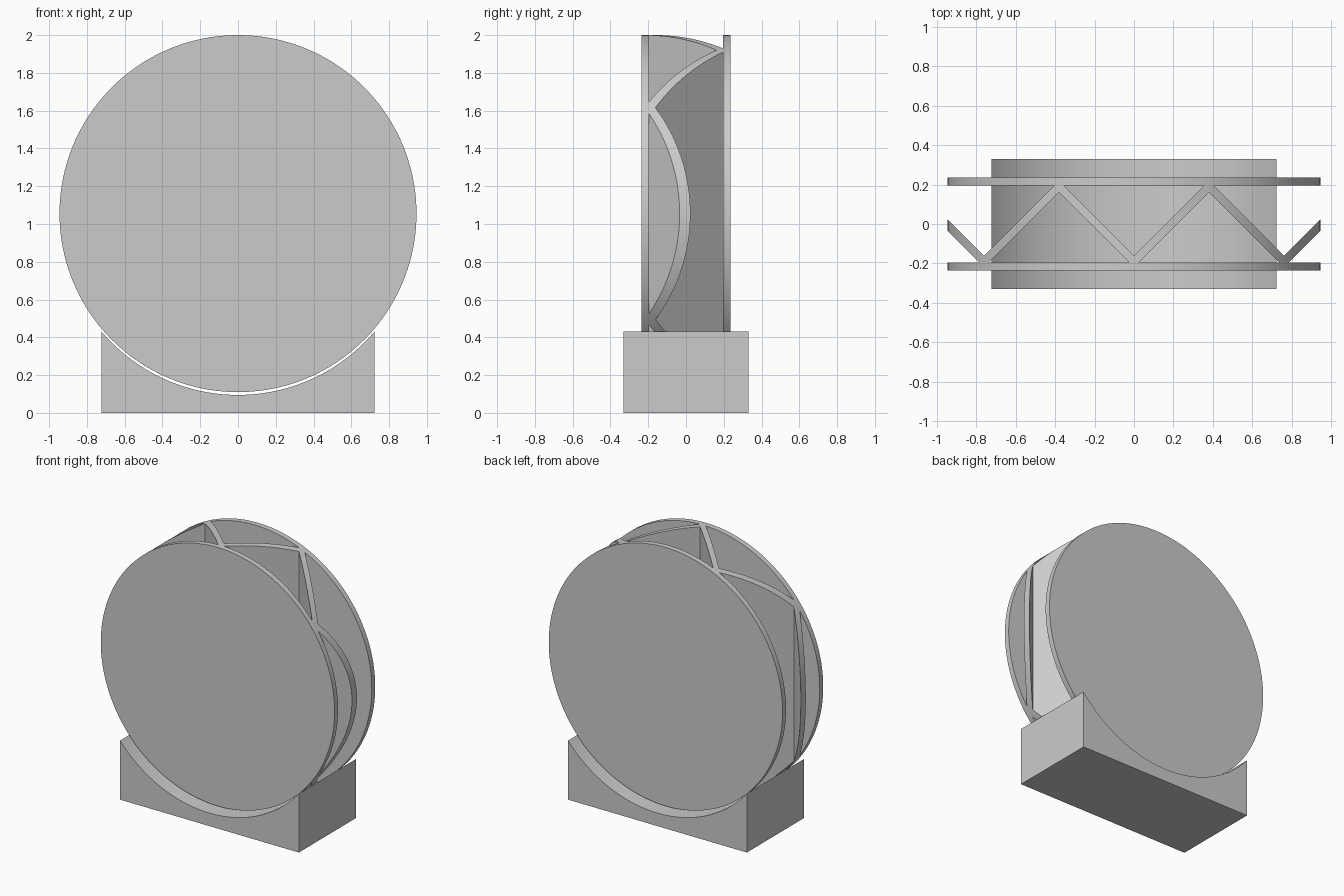
import bpy, bmesh
from math import sin, cos, pi, asin
from mathutils import Vector

if "Cube" in bpy.data.objects:
    bpy.data.objects.remove(bpy.data.objects["Cube"], do_unlink=True)

RADIUS, CENTRE_Z = 0.945, 1.055
DISC_IN, DISC_OUT = 0.195, 0.235
BASE_X, BASE_Y, CLEARANCE = 0.723, 0.33, 0.015
STEP, SWING, HALF_WALL = 0.38, 0.19, 0.0285

grey = bpy.data.materials.new("light grey")
grey.use_nodes = True
colour = (0.6, 0.6, 0.6, 1)
grey.diffuse_color = colour
grey.node_tree.nodes["Principled BSDF"].inputs["Base Color"].default_value = colour


def prism(name, points, sweep):
    """Extrude a flat outline along the sweep vector."""
    bm = bmesh.new()
    face = bm.faces.new([bm.verts.new(p) for p in points])
    new = bmesh.ops.extrude_face_region(bm, geom=[face])["geom"]
    bmesh.ops.translate(bm, vec=Vector(sweep),
                        verts=[v for v in new if isinstance(v, bmesh.types.BMVert)])
    bmesh.ops.recalc_face_normals(bm, faces=bm.faces)
    mesh = bpy.data.meshes.new(name)
    bm.to_mesh(mesh)
    bm.free()
    mesh.materials.append(grey)
    obj = bpy.data.objects.new(name, mesh)
    bpy.context.collection.objects.link(obj)
    return obj


def select(obj):
    bpy.ops.object.select_all(action="DESELECT")
    obj.select_set(True)
    bpy.context.view_layer.objects.active = obj


def disc(name, y0, y1, sides=160):
    angles = [2 * pi * i / sides for i in range(sides)]
    outline = [(RADIUS * cos(a), y0, CENTRE_Z + RADIUS * sin(a)) for a in angles]
    return prism(name, outline, (0, y1 - y0, 0))


# Round end plates
front_disc = disc("front_disc", -DISC_OUT, -DISC_IN)
back_disc = disc("back_disc", DISC_IN, DISC_OUT)

# Zigzag divider, trimmed to the round space between the plates
path = [(i * STEP, SWING if i % 2 else -SWING) for i in range(-3, 4)]
outline = [(x, y - HALF_WALL, 0) for x, y in path]
outline += [(x, y + HALF_WALL, 0) for x, y in reversed(path)]
divider = prism("zigzag_divider", outline, (0, 0, 2.2))
trim = disc("divider_trim", -DISC_IN, DISC_IN)
trim.hide_render = True
cut = divider.modifiers.new("trim", "BOOLEAN")
cut.operation, cut.solver, cut.object = "INTERSECT", "EXACT", trim
select(divider)
bpy.ops.object.modifier_apply(modifier=cut.name)
bpy.data.objects.remove(trim, do_unlink=True)

# Cradle base with a round hollow
half_angle = asin(BASE_X / RADIUS)
steps = 48
arc = [half_angle * (2 * i / steps - 1) for i in range(steps + 1)]
outline = [(RADIUS * sin(a), -BASE_Y, CENTRE_Z - CLEARANCE - RADIUS * cos(a)) for a in arc]
outline += [(BASE_X, -BASE_Y, 0), (-BASE_X, -BASE_Y, 0)]
base = prism("cradle_base", outline, (0, 2 * BASE_Y, 0))

for part in (front_disc, back_disc, divider, base):
    select(part)
    bpy.ops.object.shade_smooth_by_angle(angle=pi / 6)
